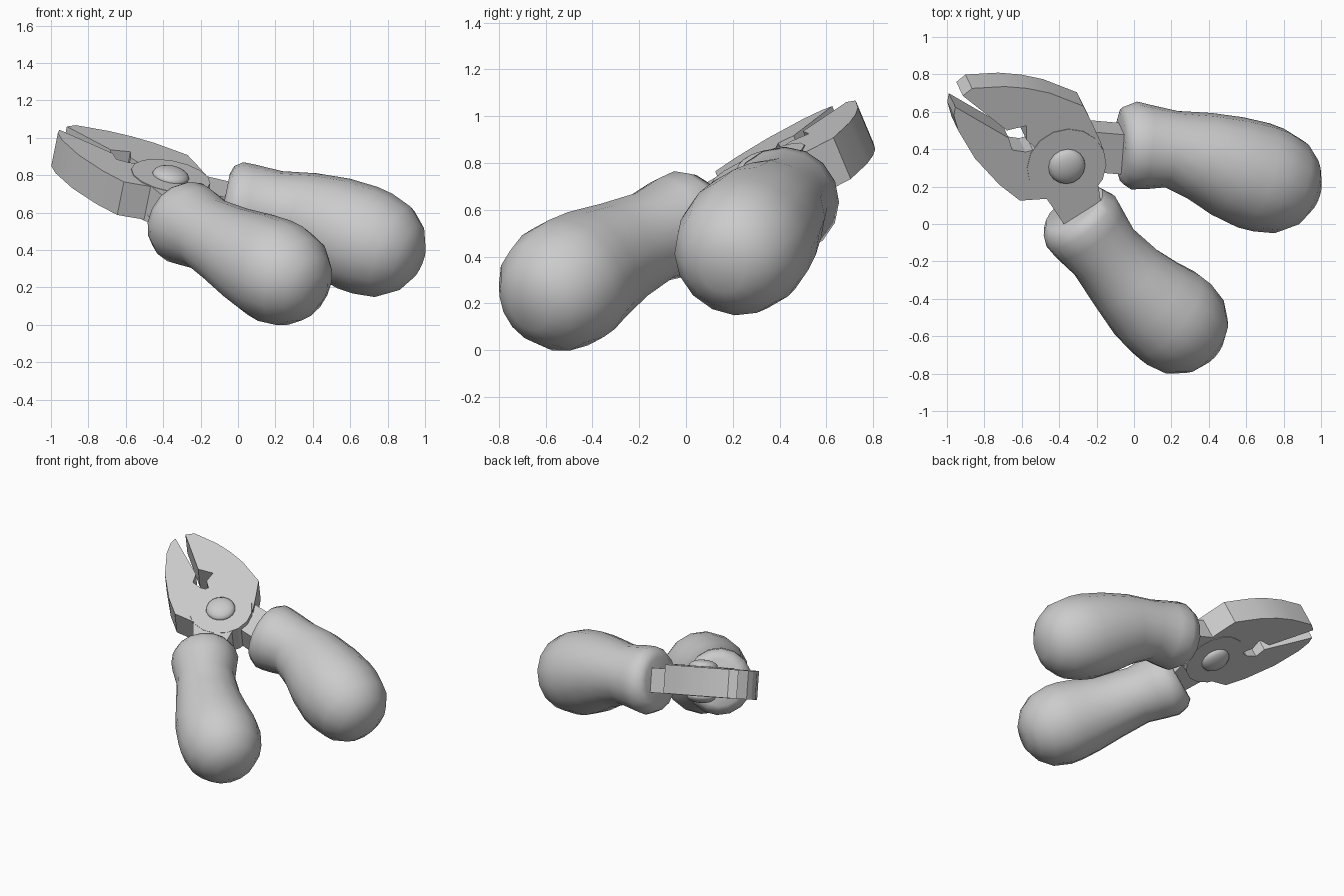
import bpy, bmesh, math
from mathutils import Vector

cube = bpy.data.objects.get("Cube")
if cube:
    bpy.data.objects.remove(cube)

# The tool lies in a tilted plane z = SLOPE_X*x + SLOPE_Y*y + LIFT
SLOPE_X, SLOPE_Y, LIFT = -0.2, 0.42, 0.59
NORMAL = Vector((-SLOPE_X, -SLOPE_Y, 1)).normalized()
TILT = Vector((0, 0, 1)).rotation_difference(NORMAL)
THICK = 0.195
HALF = THICK / 2
PIVOT = (-0.36, 0.31)

grey = bpy.data.materials.new("plain_grey")
grey.use_nodes = True
grey.diffuse_color = (0.6, 0.6, 0.6, 1)
grey.node_tree.nodes["Principled BSDF"].inputs["Base Color"].default_value = (0.6, 0.6, 0.6, 1)


def on_plane(x, y, h=0.0):
    return Vector((x, y, SLOPE_X * x + SLOPE_Y * y + LIFT)) + NORMAL * h


def finish(name, bm, angle):
    bmesh.ops.recalc_face_normals(bm, faces=bm.faces)
    mesh = bpy.data.meshes.new(name)
    bm.to_mesh(mesh)
    bm.free()
    mesh.materials.append(grey)
    obj = bpy.data.objects.new(name, mesh)
    bpy.context.collection.objects.link(obj)
    bpy.ops.object.select_all(action='DESELECT')
    obj.select_set(True)
    bpy.context.view_layer.objects.active = obj
    bpy.ops.object.shade_smooth_by_angle(angle=math.radians(angle))
    return obj


def plate(name, outline, top, bottom):
    """Outline on the tool plane, extruded along its normal."""
    bm = bmesh.new()
    face = bm.faces.new([bm.verts.new(on_plane(x, y, top)) for x, y in outline])
    made = bmesh.ops.extrude_face_region(bm, geom=[face])["geom"]
    moved = [v for v in made if isinstance(v, bmesh.types.BMVert)]
    bmesh.ops.translate(bm, verts=moved, vec=NORMAL * (bottom - top))
    return finish(name, bm, 20)


def disc(radius, sides=16):
    """Round outline about the pivot, true to the tilted plane."""
    centre = on_plane(*PIVOT)
    ring = [centre + TILT @ Vector((radius * math.cos(a), radius * math.sin(a), 0))
            for a in (2 * math.pi * i / sides for i in range(sides))]
    return [(p.x, p.y) for p in ring]


def grip(name, stations, sides=16):
    """Round sections (x, y, drop below the plane, radius) with a domed end."""
    path = [(on_plane(x, y) - Vector((0, 0, drop)), r) for x, y, drop, r in stations]
    end, r_end = path[-1]
    heading = (end - path[-3][0]).normalized()
    for deg in (25, 48, 70):
        a = math.radians(deg)
        path.append((end + heading * r_end * math.sin(a), r_end * math.cos(a)))
    bm = bmesh.new()
    rings = []
    for i, (centre, r) in enumerate(path):
        along = (path[min(i + 1, len(path) - 1)][0] - path[max(i - 1, 0)][0]).normalized()
        side = NORMAL.cross(along).normalized()
        up = along.cross(side)
        rings.append([bm.verts.new(centre + r * (side * math.cos(t) + up * math.sin(t)))
                      for t in (2 * math.pi * k / sides for k in range(sides))])
    for a, b in zip(rings, rings[1:]):
        for k in range(sides):
            n = (k + 1) % sides
            bm.faces.new((a[k], a[n], b[n], b[k]))
    bm.faces.new(rings[0])
    bm.faces.new(rings[-1])
    return finish(name, bm, 60)


# Jaws
plate("back_jaw", [(-0.915, 0.685), (-0.866, 0.725), (-0.69, 0.735), (-0.57, 0.725),
                   (-0.45, 0.7), (-0.27, 0.63), (-0.22, 0.53), (-0.17, 0.42),
                   (-0.36, 0.31), (-0.52, 0.4), (-0.575, 0.45), (-0.575, 0.525),
                   (-0.68, 0.5)], 0, -THICK)
plate("front_jaw", [(-0.955, 0.625), (-0.963, 0.58), (-0.94, 0.5), (-0.85, 0.35),
                    (-0.72, 0.21), (-0.61, 0.125), (-0.465, 0.135), (-0.38, 0.22),
                    (-0.4, 0.35), (-0.52, 0.4), (-0.58, 0.385), (-0.65, 0.395),
                    (-0.67, 0.46)], 0, -THICK)

# Hubs, one on each face of the joint
plate("upper_hub", disc(0.215), 0.005, -HALF)
plate("lower_hub", disc(0.215), -HALF, -THICK - 0.005)

# Tangs running into the grips
plate("front_tang", [(-0.47, 0.14), (-0.375, 0), (-0.28, -0.05), (-0.13, 0.07),
                     (-0.18, 0.13), (-0.19, 0.2), (-0.3, 0.3)], 0.003, -0.16)
plate("back_tang", [(-0.3, 0.3), (-0.21, 0.48), (0.02, 0.46), (-0.02, 0.25),
                    (-0.14, 0.26)], -0.03, -THICK - 0.003)

# Rivet heads on both faces
for name, h in (("upper_rivet", 0.005), ("lower_rivet", -THICK - 0.005)):
    bm = bmesh.new()
    bmesh.ops.create_uvsphere(bm, u_segments=16, v_segments=10, radius=0.1)
    bmesh.ops.scale(bm, vec=(1, 1, 0.45), verts=bm.verts)
    rivet = finish(name, bm, 60)
    rivet.rotation_mode = 'QUATERNION'
    rivet.rotation_quaternion = TILT
    rivet.location = on_plane(*PIVOT, h)

# Grips
grip("front_grip", [(-0.335, 0.075, 0.11, 0.16), (-0.325, 0.06, 0.11, 0.2),
                    (-0.285, 0.015, 0.105, 0.228), (-0.24, -0.05, 0.09, 0.22),
                    (-0.16, -0.15, 0.075, 0.2), (-0.04, -0.29, 0.06, 0.225),
                    (0.08, -0.41, 0.05, 0.26), (0.17, -0.48, 0.05, 0.278),
                    (0.225, -0.525, 0.05, 0.28)])
grip("back_grip", [(-0.075, 0.42, 0.13, 0.16), (-0.06, 0.42, 0.13, 0.205),
                   (0.0, 0.42, 0.13, 0.235), (0.08, 0.41, 0.115, 0.225),
                   (0.2, 0.4, 0.1, 0.207), (0.35, 0.365, 0.09, 0.238),
                   (0.5, 0.31, 0.095, 0.275), (0.64, 0.26, 0.105, 0.292),
                   (0.72, 0.235, 0.11, 0.287)])
